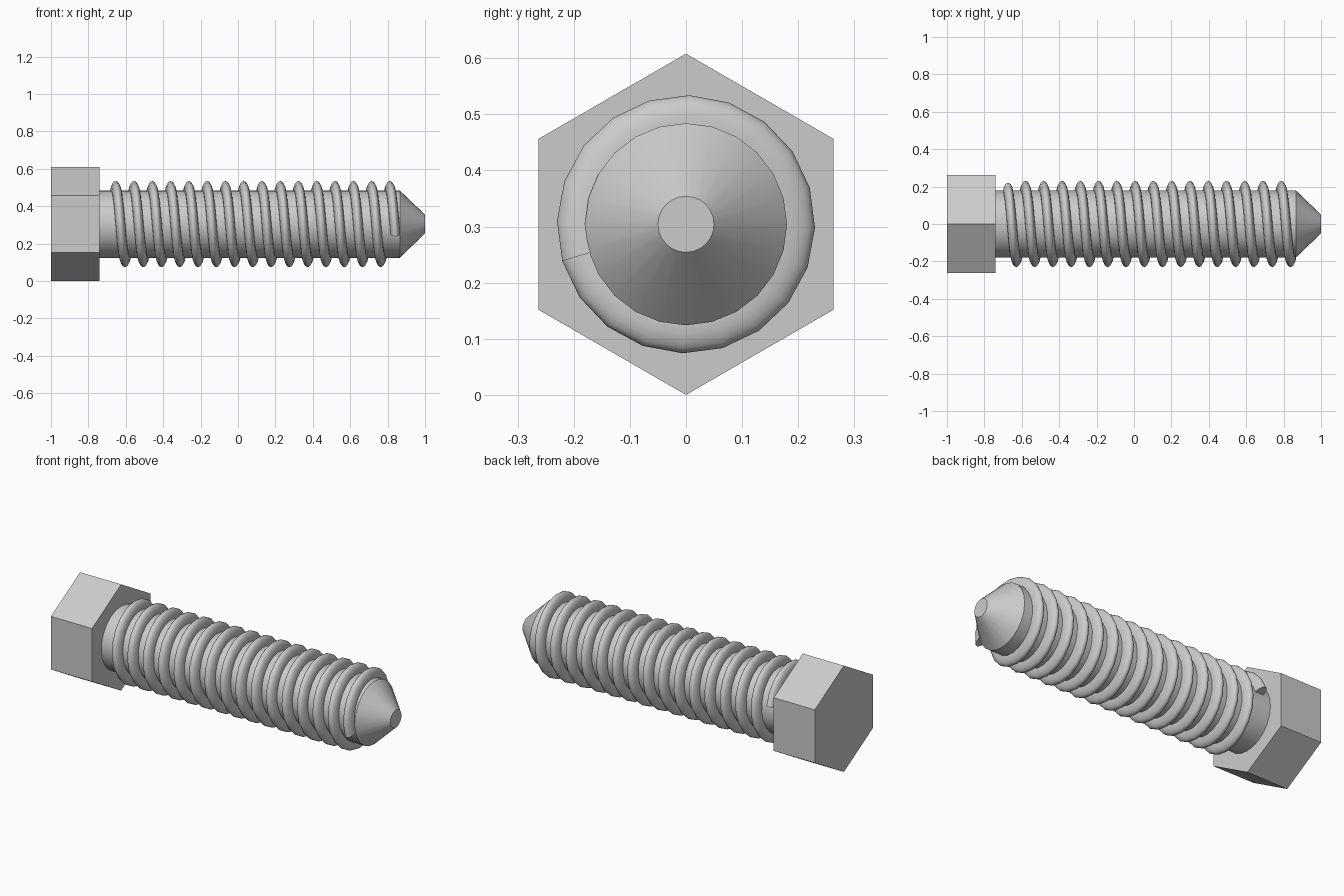
import bpy, bmesh
from math import sin, cos, pi, radians

cube = bpy.data.objects.get("Cube")
if cube:
    bpy.data.objects.remove(cube)

AXIS_Z = 0.304      # height of the bolt's axis
SHANK_R = 0.18

steel = bpy.data.materials.new("grey steel")
steel.use_nodes = True
grey = (0.6, 0.6, 0.6, 1)
steel.diffuse_color = grey
steel.node_tree.nodes["Principled BSDF"].inputs["Base Color"].default_value = grey


def point(x, r, a):
    """Point at radius r around the axis; angle 0 is up, positive towards the back."""
    return (x, r * sin(a), AXIS_Z + r * cos(a))


def circle(x, r, sides):
    return [point(x, r, 2 * pi * i / sides) for i in range(sides)]


def loft(name, rings, smooth_angle=None):
    """Join closed rings of equal size into a capped solid."""
    bm = bmesh.new()
    loops = [[bm.verts.new(p) for p in ring] for ring in rings]
    for a, b in zip(loops, loops[1:]):
        for i in range(len(a)):
            j = (i + 1) % len(a)
            bm.faces.new((a[i], a[j], b[j], b[i]))
    bm.faces.new(loops[0])
    bm.faces.new(loops[-1])
    bmesh.ops.recalc_face_normals(bm, faces=bm.faces)
    mesh = bpy.data.meshes.new(name)
    bm.to_mesh(mesh)
    bm.free()
    mesh.materials.append(steel)
    if smooth_angle:
        mesh.shade_smooth()
        mesh.set_sharp_from_angle(angle=radians(smooth_angle))
    obj = bpy.data.objects.new(name, mesh)
    bpy.context.collection.objects.link(obj)
    return obj


# Hexagonal head
loft("hex_head", [circle(x, AXIS_Z, 6) for x in (-1, -0.74)])

# Shank with tapered, blunt tip
shank_profile = [(-0.75, SHANK_R), (0.865, SHANK_R), (1, 0.05)]
loft("shank_and_tip", [circle(x, r, 24) for x, r in shank_profile], 30)

# Rounded thread ridge swept along a helix, its base sunk into the shank
PITCH, TURNS, STEPS = 0.0977, 15.5, 20
START_X, START_A = -0.673, radians(73.5)
HALF_WIDTH, HEIGHT, ARC = 0.026, 0.05, 10

ridge = [(HALF_WIDTH * cos(pi * i / ARC), SHANK_R + HEIGHT * sin(pi * i / ARC))
         for i in range(ARC + 1)]
ridge += [(-HALF_WIDTH, SHANK_R - 0.01), (HALF_WIDTH, SHANK_R - 0.01)]

rings = []
for s in range(int(TURNS * STEPS) + 1):
    t = s / STEPS
    rings.append([point(START_X + PITCH * t + dx, r, START_A - 2 * pi * t)
                  for dx, r in ridge])
loft("thread", rings, 45)
